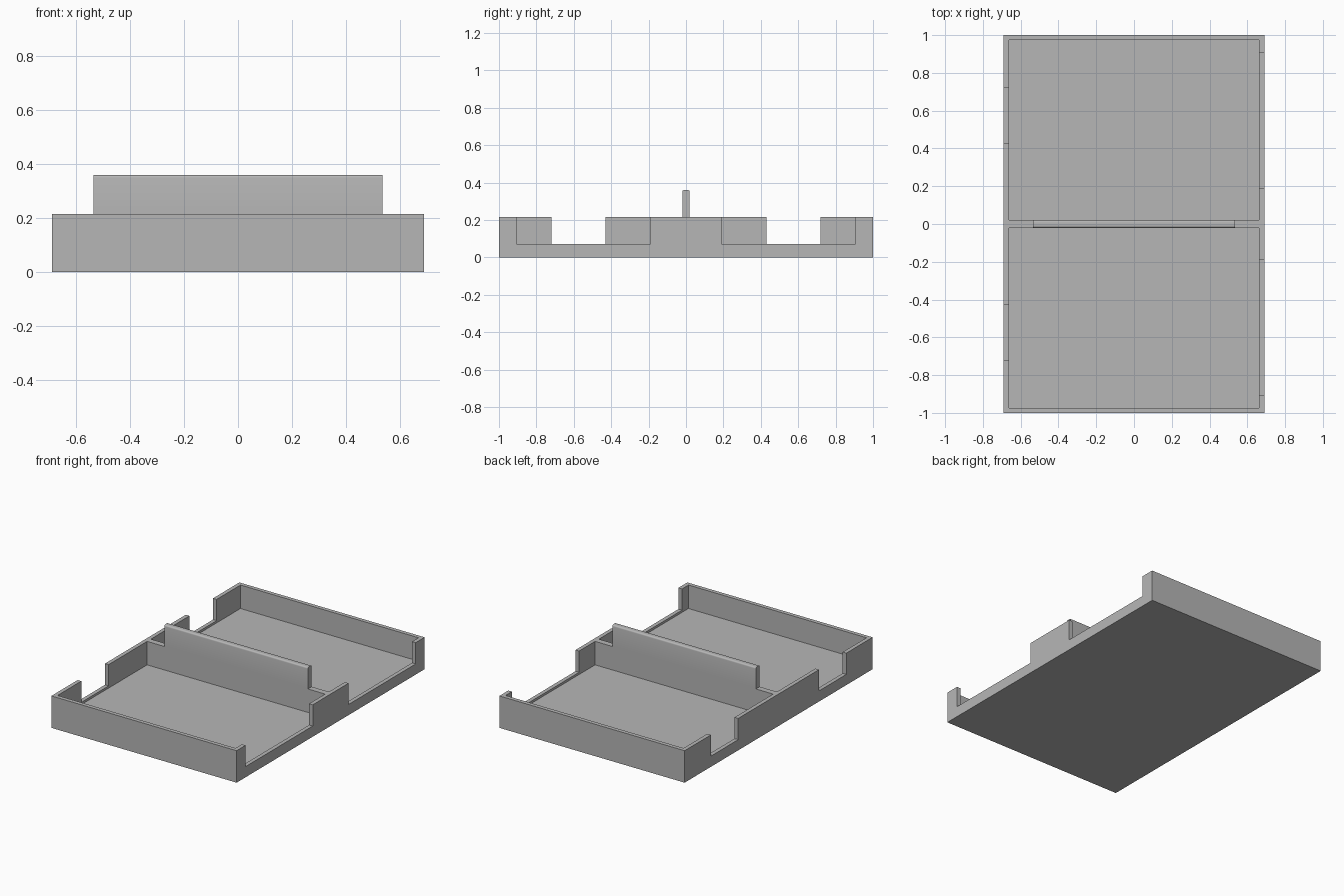
import bpy
import bmesh
from math import cos, sin, pi

HALF_X, HALF_Y, RIM = 0.69, 1.0, 0.215
WALL, FLOOR, SILL = 0.027, 0.057, 0.072
HALF_DIV = 0.02
RIB_X, RIB_TOP, ROUND = 0.535, 0.36, 0.01

cube = bpy.data.objects.get("Cube")
if cube:
    bpy.data.objects.remove(cube, do_unlink=True)

grey = bpy.data.materials.new("plain grey")
grey.use_nodes = True
colour = (0.47, 0.47, 0.47, 1)
grey.diffuse_color = colour
grey.node_tree.nodes["Principled BSDF"].inputs["Base Color"].default_value = colour


def prism(name, x0, x1, profile):
    """Extrude a closed (y, z) profile from x0 to x1."""
    bm = bmesh.new()
    face = bm.faces.new([bm.verts.new((x0, y, z)) for y, z in profile])
    ext = bmesh.ops.extrude_face_region(bm, geom=[face])
    moved = [v for v in ext["geom"] if isinstance(v, bmesh.types.BMVert)]
    bmesh.ops.translate(bm, verts=moved, vec=(x1 - x0, 0, 0))
    bmesh.ops.recalc_face_normals(bm, faces=bm.faces)
    mesh = bpy.data.meshes.new(name)
    bm.to_mesh(mesh)
    bm.free()
    mesh.materials.append(grey)
    obj = bpy.data.objects.new(name, mesh)
    bpy.context.collection.objects.link(obj)
    return obj


def box(name, x0, x1, y0, y1, z0, z1):
    return prism(name, x0, x1, [(y0, z0), (y1, z0), (y1, z1), (y0, z1)])


def combine(target, other, operation):
    """Apply a boolean and delete the helper."""
    mod = target.modifiers.new("boolean", "BOOLEAN")
    mod.operation, mod.solver, mod.object = operation, "EXACT", other
    bpy.context.view_layer.objects.active = target
    bpy.ops.object.modifier_apply(modifier=mod.name)
    bpy.data.objects.remove(other, do_unlink=True)


# Solid tray block
tray = box("divided_tray", -HALF_X, HALF_X, -HALF_Y, HALF_Y, 0, RIM)

# Two compartments, with wide side openings on the left and narrow on the right
inner_x, inner_y = HALF_X - WALL, HALF_Y - WALL
for s in (-1, 1):
    def span(a, b):
        return sorted((s * a, s * b))
    combine(tray, box("pocket", -inner_x, inner_x, *span(HALF_DIV, inner_y), FLOOR, 1), "DIFFERENCE")
    combine(tray, box("wide_notch", inner_x - 0.1, 1, *span(0.19, 0.905), SILL, 1), "DIFFERENCE")
    combine(tray, box("narrow_notch", -1, 0.1 - inner_x, *span(0.43, 0.72), SILL, 1), "DIFFERENCE")

# Raised handle rib with rounded top edges, merged into the divider
corner = [(HALF_DIV - ROUND + ROUND * cos(i * pi / 8), RIB_TOP - ROUND + ROUND * sin(i * pi / 8))
          for i in range(5)]
profile = [(HALF_DIV, FLOOR + 0.05)] + corner
profile += [(-y, z) for y, z in reversed(profile)]
combine(tray, prism("handle_rib", -RIB_X, RIB_X, profile), "UNION")

# Tidy flat regions and shade
bm = bmesh.new()
bm.from_mesh(tray.data)
bmesh.ops.remove_doubles(bm, verts=bm.verts, dist=0.0001)
bmesh.ops.dissolve_limit(bm, angle_limit=0.01, verts=bm.verts, edges=bm.edges)
bm.to_mesh(tray.data)
bm.free()
bpy.ops.object.select_all(action="DESELECT")
tray.select_set(True)
bpy.context.view_layer.objects.active = tray
bpy.ops.object.shade_smooth_by_angle(angle=pi / 6)
